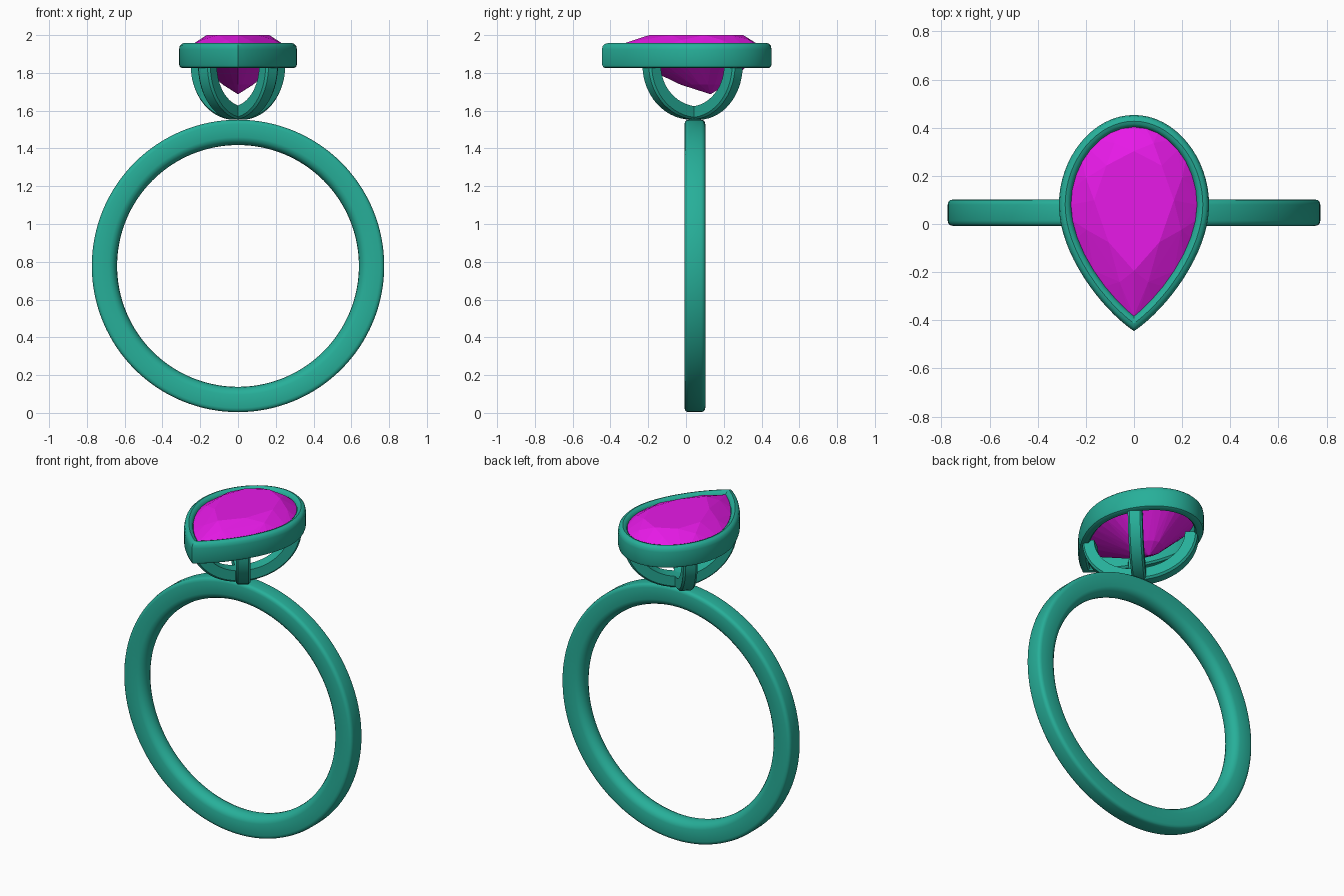
import bpy, bmesh, math
from mathutils import Vector
from mathutils.geometry import interpolate_bezier

if "Cube" in bpy.data.objects:
    bpy.data.objects.remove(bpy.data.objects["Cube"])


def material(name, color):
    m = bpy.data.materials.new(name)
    m.diffuse_color = color
    m.use_nodes = True
    m.node_tree.nodes["Principled BSDF"].inputs["Base Color"].default_value = m.diffuse_color
    return m


metal = material("teal_metal", (0.02, 0.43, 0.32, 1))
magenta = material("magenta_gem", (0.80, 0.01, 0.80, 1))


def finish(bm, name, mat, smooth=True):
    bmesh.ops.recalc_face_normals(bm, faces=bm.faces[:])
    me = bpy.data.meshes.new(name)
    bm.to_mesh(me)
    bm.free()
    me.materials.append(mat)
    ob = bpy.data.objects.new(name, me)
    bpy.context.collection.objects.link(ob)
    if smooth:
        bpy.ops.object.select_all(action='DESELECT')
        ob.select_set(True)
        bpy.context.view_layer.objects.active = ob
        bpy.ops.object.shade_smooth_by_angle(angle=math.radians(35))
    return ob


def loft(name, rings, mat, closed):
    """Skin a row of closed cross-sections; loop it round or cap the ends."""
    bm = bmesh.new()
    vs = [[bm.verts.new(p) for p in r] for r in rings]
    n = len(vs[0])
    for i in range(len(vs) if closed else len(vs) - 1):
        a, b = vs[i], vs[(i + 1) % len(vs)]
        for j in range(n):
            k = (j + 1) % n
            bm.faces.new((a[j], a[k], b[k], b[j]))
    if not closed:
        bm.faces.new(vs[0])
        bm.faces.new(vs[-1])
    return finish(bm, name, mat)


# Pear outline: index 0 at the round end, the middle index at the tip
SEG = 16


def bez(*pts):
    p = [Vector((x, y, 0)) for x, y in pts]
    return [v.to_2d() for v in interpolate_bezier(*p, SEG + 1)][:-1]


half = bez((0, .453), (.172, .453), (.312, .275), (.312, .08)) \
    + bez((.312, .08), (.312, -.12), (.14, -.35), (0, -.445))
pear = half + [Vector((0, -.445))] + [Vector((-p.x, p.y)) for p in half[:0:-1]]
N = len(pear)


def inset(d):
    """Outline moved inward by d with mitred corners."""
    out = []
    for i, p in enumerate(pear):
        e1 = (p - pear[i - 1]).normalized()
        e2 = (pear[(i + 1) % N] - p).normalized()
        n1, n2 = Vector((e1.y, -e1.x)), Vector((e2.y, -e2.x))
        m = (n1 + n2).normalized()
        out.append(p + m * d / m.dot(n1))
    return out


# Finger band, revolved about y
CY, CZ = .047, .778
side = [(.640, .0), (.643, .02), (.652, .037), (.665, .049), (.682, .055),
        (.752, .055), (.764, .052), (.771, .045), (.774, .033)]
prof = side + [(r, -y) for r, y in side[:0:-1]]
band = [[(r * math.cos(a), CY + y, CZ + r * math.sin(a)) for r, y in prof]
        for a in (2 * math.pi * i / 128 for i in range(128))]
loft("finger_band", band, metal, True)

# Bezel rim following the pear outline
rim = [(.016, 1.825), (.005, 1.831), (0, 1.845), (0, 1.925), (.004, 1.944), (.014, 1.954),
       (.026, 1.958), (.038, 1.954), (.048, 1.944), (.052, 1.93), (.052, 1.835), (.042, 1.825)]
cols = [[(p.x, p.y, z) for p in inset(d)] for d, z in rim]
loft("bezel_rim", [[c[i] for c in cols] for i in range(N)], metal, True)

# Four curved prongs from the band up to the rim
for name, ex, ey in (("back", .205, .255), ("front", .165, -.185)):
    for label, s in (("right", 1), ("left", -1)):
        base = Vector((0, CY, 0))
        d = Vector((s * ex, ey - CY, 0))
        R = d.length
        d.normalize()
        t = Vector((-d.y, d.x, 0))
        up = Vector((0, 0, 1))
        rings = []
        for i in range(15):
            a = math.pi / 2 * i / 14
            c = base + d * R * math.sin(a) + up * (1.84 - .253 * math.cos(a))
            nrm = (d * math.sin(a) / R - up * math.cos(a) / .253).normalized()
            rings.append([c + t * w + nrm * h for w, h in
                          ((-.04, -.035), (.04, -.035), (.04, .024), (.029, .035),
                           (-.029, .035), (-.04, .024))])
        loft(f"{name}_{label}_prong", rings, metal, False)

# Faceted gem: convex hull of scaled outline rings
girdle = inset(.05)
CULET_Y = .13
bm = bmesh.new()
for scale, z, step, start in ((.633, 2.0, 8, 0), (.83, 1.974, 8, 4), (1, 1.938, 2, 0),
                              (1, 1.908, 2, 0), (.31, 1.738, 4, 0)):
    for i in range(start, N, step):
        p = girdle[i]
        bm.verts.new((p.x * scale, CULET_Y + (p.y - CULET_Y) * scale, z))
bm.verts.new((0, CULET_Y, 1.687))
res = bmesh.ops.convex_hull(bm, input=bm.verts[:])
loose = [v for v in bm.verts if not v.link_faces]
bmesh.ops.delete(bm, geom=loose, context='VERTS')
finish(bm, "pear_gem", magenta, smooth=False)
